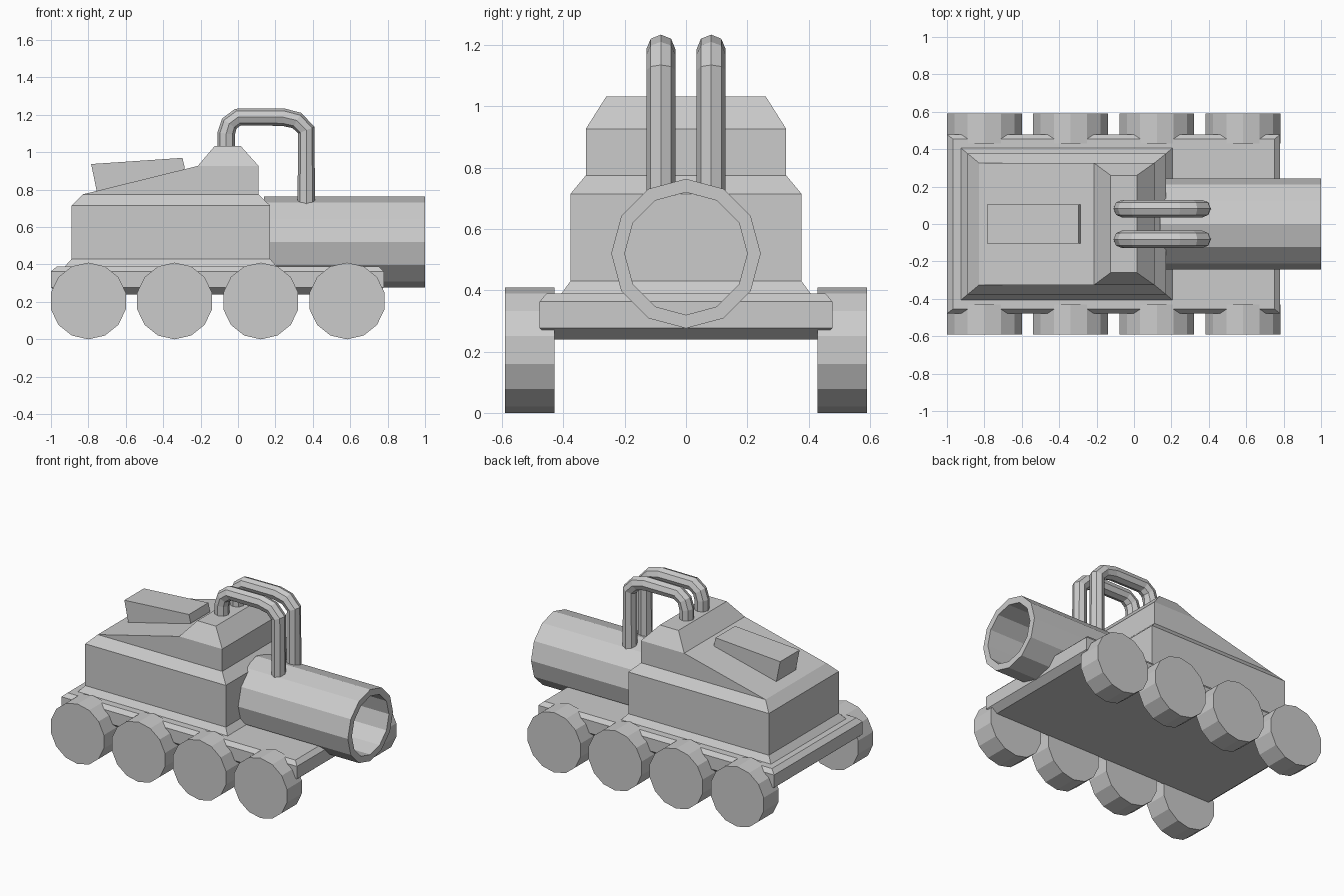
import bpy, bmesh
from math import sin, cos, pi

if "Cube" in bpy.data.objects:
    bpy.data.objects.remove(bpy.data.objects["Cube"])


def loft(name, rings, closed=False):
    """Skin matching rings; cap the ends, or join last ring to first."""
    bm = bmesh.new()
    loops = [[bm.verts.new(p) for p in ring] for ring in rings]
    pairs = list(zip(loops, loops[1:]))
    if closed:
        pairs.append((loops[-1], loops[0]))
    else:
        bm.faces.new(loops[0])
        bm.faces.new(loops[-1])
    for a, b in pairs:
        n = len(a)
        for i in range(n):
            j = (i + 1) % n
            bm.faces.new((a[i], a[j], b[j], b[i]))
    bmesh.ops.recalc_face_normals(bm, faces=bm.faces[:])
    me = bpy.data.meshes.new(name)
    bm.to_mesh(me)
    bm.free()
    ob = bpy.data.objects.new(name, me)
    bpy.context.collection.objects.link(ob)
    return ob


def rect(x0, x1, y, z):
    return [(x0, -y, z), (x1, -y, z), (x1, y, z), (x0, y, z)]


def ngon(n, r):
    return [(r * sin(2 * pi * i / n), r * cos(2 * pi * i / n)) for i in range(n)]


# Chassis plate with bevelled rim
loft("chassis", [rect(-0.955, 0.735, 0.435, 0.24),
                 rect(-1.0, 0.78, 0.478, 0.277),
                 rect(-1.0, 0.78, 0.478, 0.363),
                 rect(-0.968, 0.752, 0.455, 0.39)])

# Hull: flared foot, walls, shoulder, sloped rear deck, turret top
loft("hull", [rect(-0.93, 0.21, 0.41, 0.385),
              rect(-0.89, 0.172, 0.377, 0.43),
              rect(-0.89, 0.172, 0.377, 0.715),
              rect(-0.83, 0.11, 0.327, 0.775),
              rect(-0.215, 0.11, 0.327, 0.927),
              rect(-0.125, 0.015, 0.26, 1.033)])

# Wheels
for side, s in (("left", 1), ("right", -1)):
    for k in range(4):
        cx = -0.8 + 0.461 * k
        loft(f"wheel_{side}_{k + 1}",
             [[(cx + u, s * y, 0.205 + v) for u, v in ngon(14, 0.205)]
              for y in (0.43, 0.59)])

# Open barrel
loft("barrel", [[(x, u, 0.52 + v) for u, v in ngon(12, r)]
                for x, r in ((0.14, 0.244), (1.0, 0.244), (1.0, 0.2), (0.14, 0.2))],
     closed=True)

# Rear deck box with slanted lid
profile = [(-0.755, 0.79), (-0.29, 0.9), (-0.285, 0.918), (-0.297, 0.97), (-0.785, 0.937)]
loft("deck_box", [[(x, y, z) for x, z in profile] for y in (-0.105, 0.105)])

# Two pipes bending from the turret top down to the barrel
path = [(-0.063, 1.0), (-0.063, 1.1), (-0.047, 1.153), (0.0, 1.188),
        (0.24, 1.188), (0.315, 1.17), (0.365, 1.118), (0.365, 0.71)]
for side, y in (("left", 0.082), ("right", -0.082)):
    cu = bpy.data.curves.new(f"pipe_{side}", 'CURVE')
    cu.dimensions = '3D'
    cu.bevel_depth = 0.047
    cu.bevel_resolution = 2
    cu.use_fill_caps = True
    sp = cu.splines.new('POLY')
    sp.points.add(len(path) - 1)
    for p, (x, z) in zip(sp.points, path):
        p.co = (x, y, z, 1)
    sp.use_smooth = False
    bpy.context.collection.objects.link(bpy.data.objects.new(f"pipe_{side}", cu))
